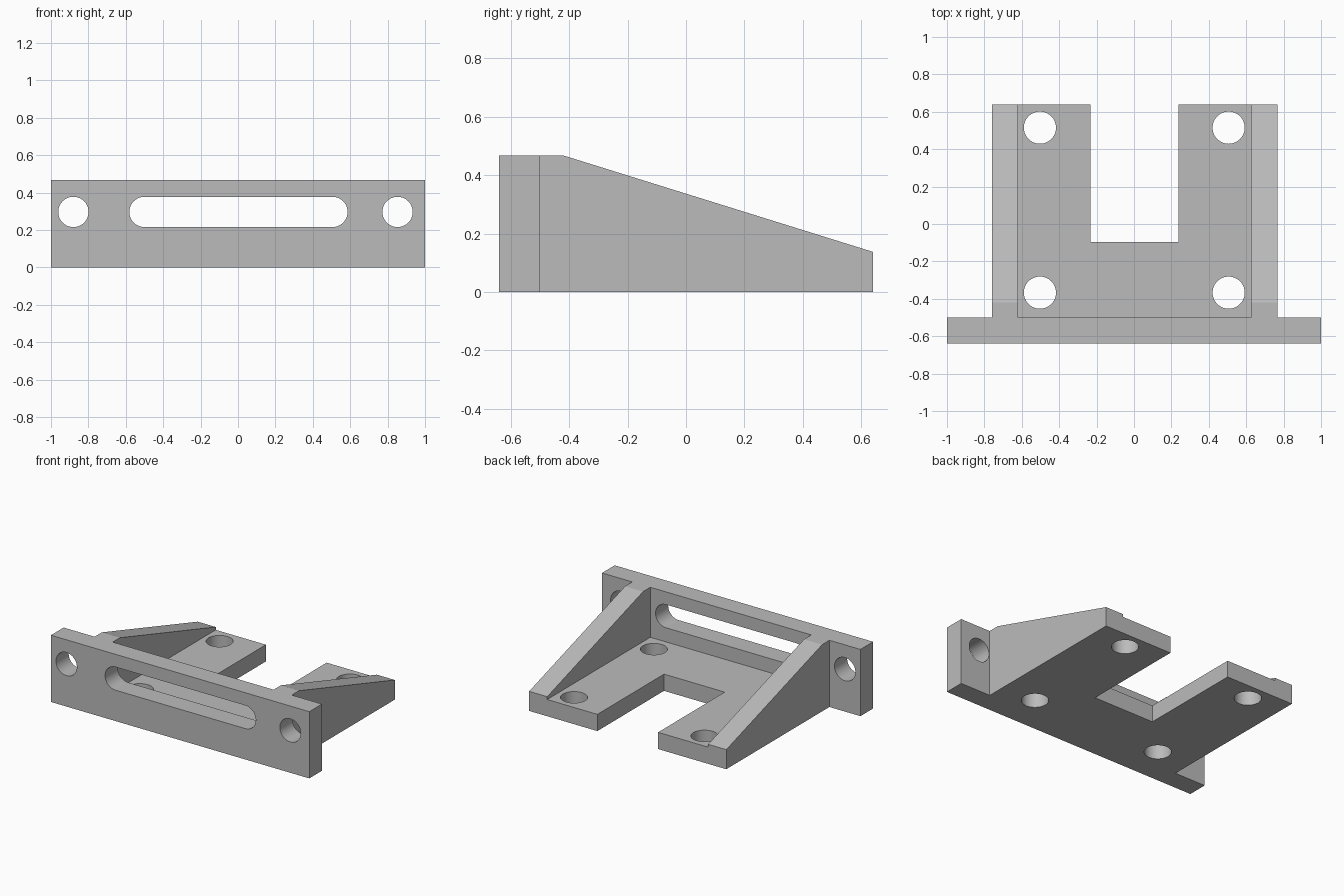
import bpy
import bmesh
import math
from mathutils import Matrix, Vector

if "Cube" in bpy.data.objects:
    bpy.data.objects.remove(bpy.data.objects["Cube"], do_unlink=True)

FRONT, FLANGE_BACK, REAR = -0.64, -0.5, 0.64
HEIGHT, BASE_TOP, RIB_END = 0.467, 0.117, 0.137
CENTRE = 0.003  # base sits a hair off the flange centre

grey = bpy.data.materials.new("plain_grey")
grey.use_nodes = True
grey.diffuse_color = (0.5, 0.5, 0.5, 1)
grey.node_tree.nodes["Principled BSDF"].inputs["Base Color"].default_value = (0.5, 0.5, 0.5, 1)


def prism(name, outline, depth):
    """Solid made by extruding a 3D outline along a depth vector."""
    bm = bmesh.new()
    face = bm.faces.new([bm.verts.new(p) for p in outline])
    extruded = bmesh.ops.extrude_face_region(bm, geom=[face])["geom"]
    moved = [g for g in extruded if isinstance(g, bmesh.types.BMVert)]
    bmesh.ops.translate(bm, verts=moved, vec=Vector(depth))
    bmesh.ops.recalc_face_normals(bm, faces=bm.faces)
    mesh = bpy.data.meshes.new(name)
    bm.to_mesh(mesh)
    bm.free()
    mesh.materials.append(grey)
    obj = bpy.data.objects.new(name, mesh)
    bpy.context.collection.objects.link(obj)
    return obj


def combine(body, tool, operation):
    """Apply a boolean to the body and discard the tool."""
    mod = body.modifiers.new(tool.name, "BOOLEAN")
    mod.operation, mod.solver, mod.object = operation, "EXACT", tool
    bpy.context.view_layer.objects.active = body
    bpy.ops.object.modifier_apply(modifier=mod.name)
    bpy.data.objects.remove(tool, do_unlink=True)


def slot_outline(x1, x2, v, radius, steps=24):
    """Rounded slot in the plane; a circle when both ends match."""
    points = []
    for cx, start in ((x2, -math.pi / 2), (x1, math.pi / 2)):
        count = steps if x1 == x2 else steps + 1
        for i in range(count):
            a = start + math.pi * i / steps
            points.append((cx + radius * math.cos(a), v + radius * math.sin(a)))
    return points


# Upright flange across the front
bracket = prism("mounting_bracket", [(-1, FRONT, 0), (1, FRONT, 0), (1, FRONT, HEIGHT),
                                     (-1, FRONT, HEIGHT)], (0, FLANGE_BACK - FRONT, 0))

# U-shaped base plate
outer, notch, notch_y = 0.763, 0.235, -0.097
half = [(notch, notch_y), (notch, REAR), (outer, REAR), (outer, FLANGE_BACK - 0.05)]
plan = half + [(-x, y) for x, y in reversed(half)]
base = prism("base_plate", [(x + CENTRE, y, 0) for x, y in plan], (0, 0, BASE_TOP))
combine(bracket, base, "UNION")

# Sloping side ribs
inner = 0.623
profile = [(FLANGE_BACK - 0.05, 0), (REAR, 0), (REAR, RIB_END), (-0.42, HEIGHT),
           (FLANGE_BACK - 0.05, HEIGHT)]
for side in (-1, 1):
    rib = prism("side_rib", [(side * inner + CENTRE, y, z) for y, z in profile],
                (side * (outer - inner), 0, 0))
    combine(bracket, rib, "UNION")

# Vertical bolt holes through the base
for x in (-0.503, 0.506):
    for y in (-0.367, 0.515):
        ring = slot_outline(x, x, y, 0.086)
        cutter = prism("bolt_hole", [(u, v, -0.1) for u, v in ring], (0, 0, 0.3))
        combine(bracket, cutter, "DIFFERENCE")

# Long slot and two round holes through the flange
for x1, x2 in ((-0.88, -0.88), (-0.5, 0.505), (0.853, 0.853)):
    ring = slot_outline(x1, x2, 0.297, 0.081)
    cutter = prism("flange_hole", [(u, FRONT - 0.1, v) for u, v in ring], (0, 0.28, 0))
    combine(bracket, cutter, "DIFFERENCE")

# Smooth hole walls, crisp edges elsewhere
bpy.ops.object.select_all(action="DESELECT")
bracket.select_set(True)
bpy.context.view_layer.objects.active = bracket
bpy.ops.object.shade_smooth_by_angle(angle=math.radians(15))
